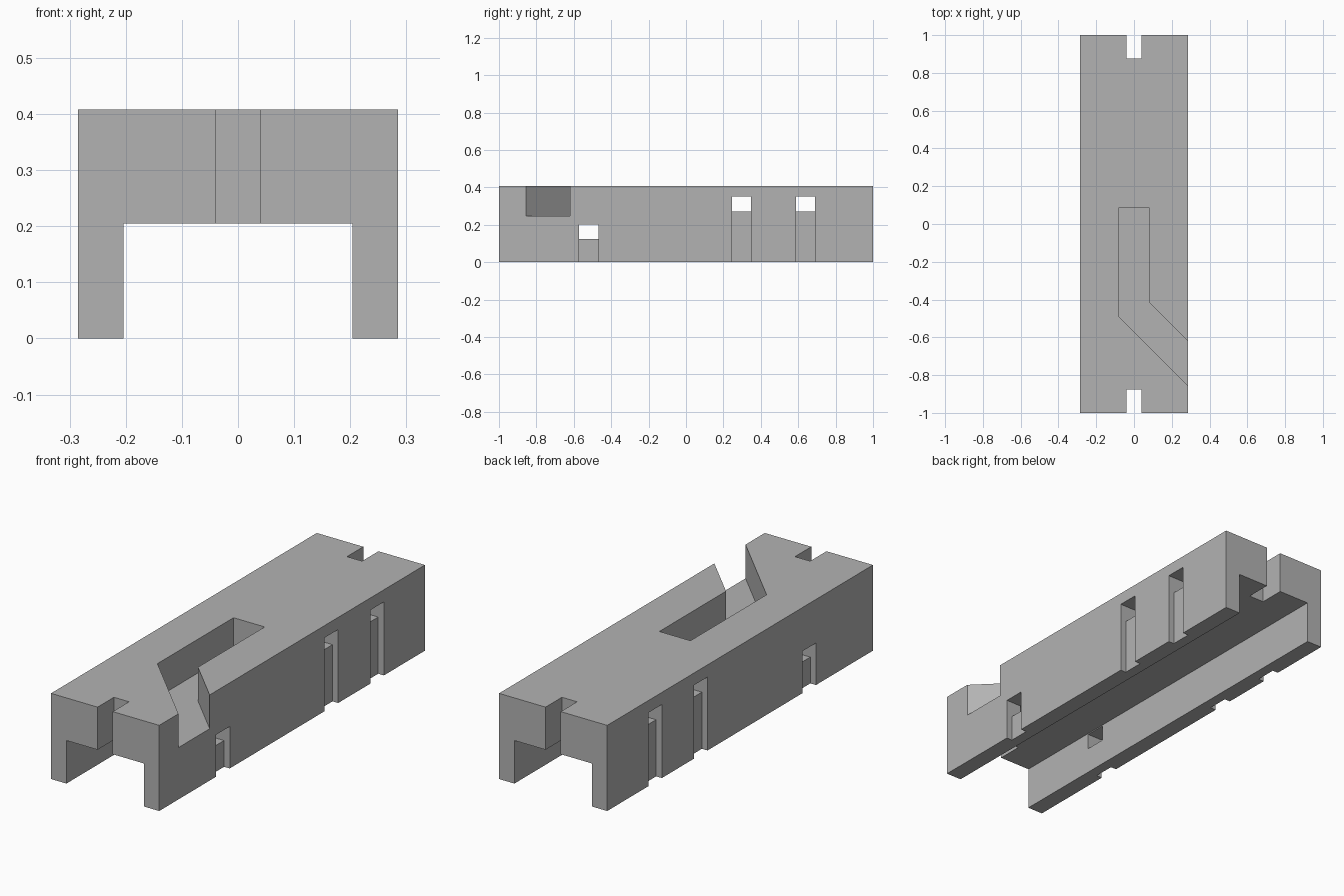
import bpy
import bmesh

if "Cube" in bpy.data.objects:
    bpy.data.objects.remove(bpy.data.objects["Cube"], do_unlink=True)

W, H, L = 0.285, 0.408, 1.0        # half width, height, half length
WALL_IN, CEILING = 0.204, 0.205    # underside channel
GROOVE = W - 0.03                  # bottom of the side grooves
OUT = 0.1                          # overshoot of the cutters

grey = bpy.data.materials.new("plain grey")
grey.use_nodes = True
grey.diffuse_color = (0.45, 0.45, 0.45, 1)
grey.node_tree.nodes["Principled BSDF"].inputs["Base Color"].default_value = grey.diffuse_color


def prism(name, points, axis, lo, hi):
    """Extrude a flat outline along y (outline in x, z) or z (outline in x, y)."""
    def place(a, b, c):
        return (a, c, b) if axis == "y" else (a, b, c)
    bm = bmesh.new()
    face = bm.faces.new([bm.verts.new(place(a, b, lo)) for a, b in points])
    new = bmesh.ops.extrude_face_region(bm, geom=[face])["geom"]
    top = [v for v in new if isinstance(v, bmesh.types.BMVert)]
    bmesh.ops.translate(bm, verts=top, vec=place(0, 0, hi - lo))
    bmesh.ops.recalc_face_normals(bm, faces=bm.faces)
    mesh = bpy.data.meshes.new(name)
    bm.to_mesh(mesh)
    bm.free()
    mesh.materials.append(grey)
    obj = bpy.data.objects.new(name, mesh)
    bpy.context.collection.objects.link(obj)
    return obj


def mirrored(half):
    """Close an outline that is symmetric about x = 0."""
    return half + [(-x, z) for x, z in reversed(half)]


# Body: a long block with a channel underneath
body = prism("channel_body", mirrored([(WALL_IN, CEILING), (WALL_IN, 0), (W, 0), (W, H)]),
             "y", -L, L)
cutters = []

# Strap passages: a cross tunnel with a shallow groove down each side
for y, low, high in [(-0.52, 0.125, 0.2), (0.296, 0.27, 0.35), (0.64, 0.27, 0.35)]:
    outline = mirrored([(GROOVE, low), (GROOVE, -OUT), (W + OUT, -OUT), (W + OUT, high)])
    cutters.append(prism("strap_passage", outline, "y", y - 0.051, y + 0.051))

# Notches in the two ends
for side in (-1, 1):
    outline = [(-0.04, side * 0.877), (0.04, side * 0.877),
               (0.04, side * (L + OUT)), (-0.04, side * (L + OUT))]
    cutters.append(prism("end_notch", outline, "z", -OUT, H + OUT))

# Angled pocket in the top, leaving through the left side
exit_x = W + OUT
pocket = [(-0.083, 0.085), (0.081, 0.085), (0.081, -0.417),
          (exit_x, -0.62 - OUT), (exit_x, -0.855 - OUT), (-0.083, -0.488)]
cutters.append(prism("bent_pocket", pocket, "z", 0.247, H + OUT))

# Cut everything out of the body and bake the result
for cutter in cutters:
    cutter.hide_render = True
    cut = body.modifiers.new(cutter.name, "BOOLEAN")
    cut.operation = "DIFFERENCE"
    cut.solver = "EXACT"
    cut.object = cutter
bpy.context.view_layer.update()
result = bpy.data.meshes.new_from_object(
    body.evaluated_get(bpy.context.evaluated_depsgraph_get()))
body.modifiers.clear()
body.data = result
for cutter in cutters:
    bpy.data.objects.remove(cutter, do_unlink=True)
